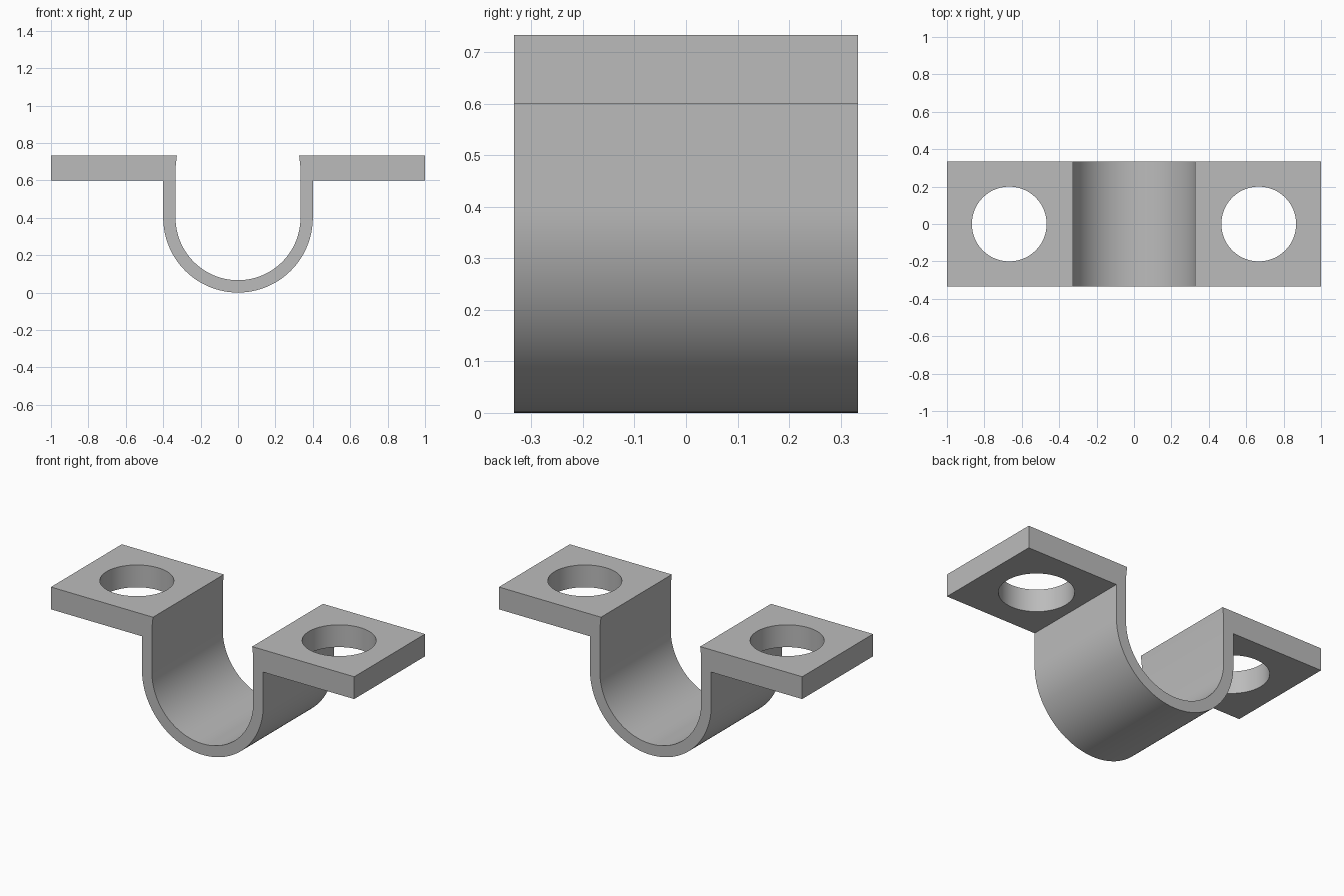
import bpy, bmesh
from math import sin, cos, pi

cube = bpy.data.objects.get("Cube")
if cube:
    bpy.data.objects.remove(cube, do_unlink=True)

DEPTH = 0.667          # strap width along y
OUTER, INNER = 0.4, 0.334
CENTRE_Z = 0.4
FLANGE_LOW, FLANGE_TOP = 0.6, 0.733
HOLE_X, HOLE_R = 0.667, 0.2
STEPS = 32             # segments per half bend

steel = bpy.data.materials.new("grey_steel")
steel.use_nodes = True
colour = (0.5, 0.5, 0.5, 1)
steel.diffuse_color = colour
steel.node_tree.nodes["Principled BSDF"].inputs["Base Color"].default_value = colour


def arc(radius, start, end, steps):
    angles = [start + (end - start) * i / steps for i in range(steps + 1)]
    return [(radius * cos(a), CENTRE_Z + radius * sin(a)) for a in angles]


def add_object(name, bm):
    bmesh.ops.recalc_face_normals(bm, faces=bm.faces)
    mesh = bpy.data.meshes.new(name)
    bm.to_mesh(mesh)
    bm.free()
    obj = bpy.data.objects.new(name, mesh)
    bpy.context.collection.objects.link(obj)
    mesh.materials.append(steel)
    return obj


# Strap: U bend with a flat flange on each side, extruded along y
flange = [(OUTER, FLANGE_LOW), (1, FLANGE_LOW), (1, FLANGE_TOP),
          (0.327, FLANGE_TOP), (INNER, 0.67)]
outline = arc(OUTER, -pi, 0, 2 * STEPS) + flange
outline += arc(INNER, 0, -pi, 2 * STEPS)
outline += [(-x, z) for x, z in reversed(flange)]

bm = bmesh.new()
face = bm.faces.new([bm.verts.new((x, -DEPTH / 2, z)) for x, z in outline])
sweep = bmesh.ops.extrude_face_region(bm, geom=[face])
moved = [v for v in sweep["geom"] if isinstance(v, bmesh.types.BMVert)]
bmesh.ops.translate(bm, verts=moved, vec=(0, DEPTH, 0))
strap = add_object("strap_clamp", bm)

# Bolt holes through both flanges
bm = bmesh.new()
for side in (-1, 1):
    ring = bmesh.ops.create_cone(bm, cap_ends=True, segments=64, radius1=HOLE_R,
                                 radius2=HOLE_R, depth=0.4)
    bmesh.ops.translate(bm, verts=ring["verts"], vec=(side * HOLE_X, 0, 0.66))
cutter = add_object("bolt_hole_cutter", bm)
cutter.hide_render = True

holes = strap.modifiers.new("bolt_holes", "BOOLEAN")
holes.operation = "DIFFERENCE"
holes.solver = "EXACT"
holes.object = cutter
bpy.ops.object.select_all(action="DESELECT")
strap.select_set(True)
bpy.context.view_layer.objects.active = strap
bpy.ops.object.modifier_apply(modifier=holes.name)
bpy.data.objects.remove(cutter, do_unlink=True)

# Smooth bends and holes, crisp edges
bpy.ops.object.shade_smooth_by_angle(angle=pi / 6)
